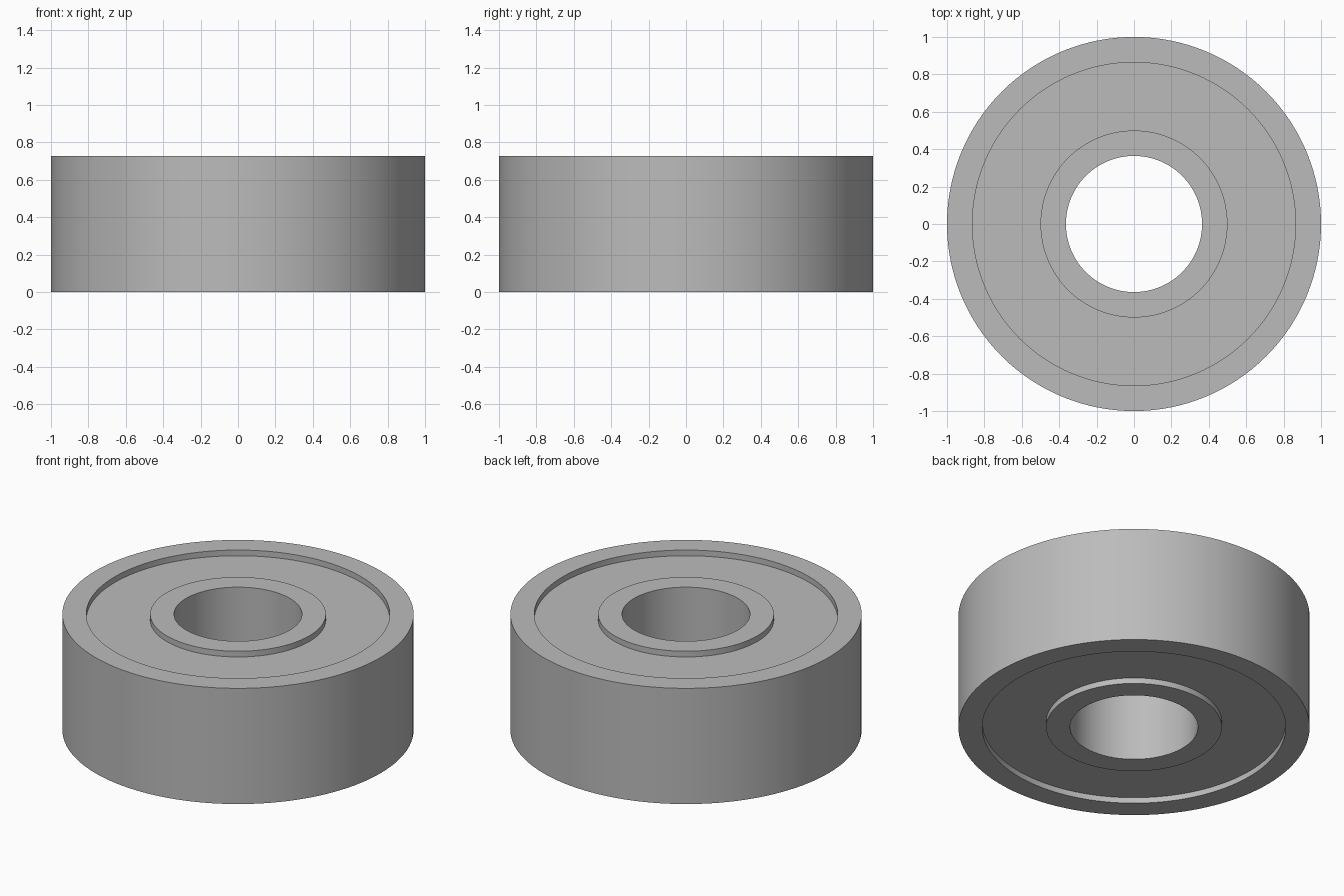
import bpy
import bmesh
import math

cube = bpy.data.objects.get("Cube")
if cube:
    bpy.data.objects.remove(cube, do_unlink=True)

HEIGHT = 0.727
RECESS = 0.036
SEGMENTS = 128

steel = bpy.data.materials.new("steel grey")
steel.use_nodes = True
colour = (0.5, 0.5, 0.5, 1)
steel.diffuse_color = colour
steel.node_tree.nodes["Principled BSDF"].inputs["Base Color"].default_value = colour


def ring(name, inner, outer, bottom, top):
    """Revolve a rectangular section about z."""
    bm = bmesh.new()
    section = [(inner, bottom), (outer, bottom), (outer, top), (inner, top)]
    verts = [bm.verts.new((r, 0, z)) for r, z in section]
    edges = [bm.edges.new((verts[i], verts[i - 1])) for i in range(len(verts))]
    bmesh.ops.spin(bm, geom=verts + edges, cent=(0, 0, 0), axis=(0, 0, 1),
                   angle=math.tau, steps=SEGMENTS, use_merge=True)
    bmesh.ops.remove_doubles(bm, verts=bm.verts, dist=0.0001)
    bmesh.ops.recalc_face_normals(bm, faces=bm.faces)
    mesh = bpy.data.meshes.new(name)
    bm.to_mesh(mesh)
    bm.free()
    mesh.materials.append(steel)
    obj = bpy.data.objects.new(name, mesh)
    bpy.context.collection.objects.link(obj)
    bpy.ops.object.select_all(action="DESELECT")
    obj.select_set(True)
    bpy.context.view_layer.objects.active = obj
    bpy.ops.object.shade_smooth_by_angle(angle=math.radians(30))
    return obj


# Races at full height, with the shield set back on both faces
ring("outer_race", 0.864, 1.0, 0, HEIGHT)
ring("inner_race", 0.364, 0.5, 0, HEIGHT)
ring("shield", 0.5, 0.864, RECESS, HEIGHT - RECESS)
